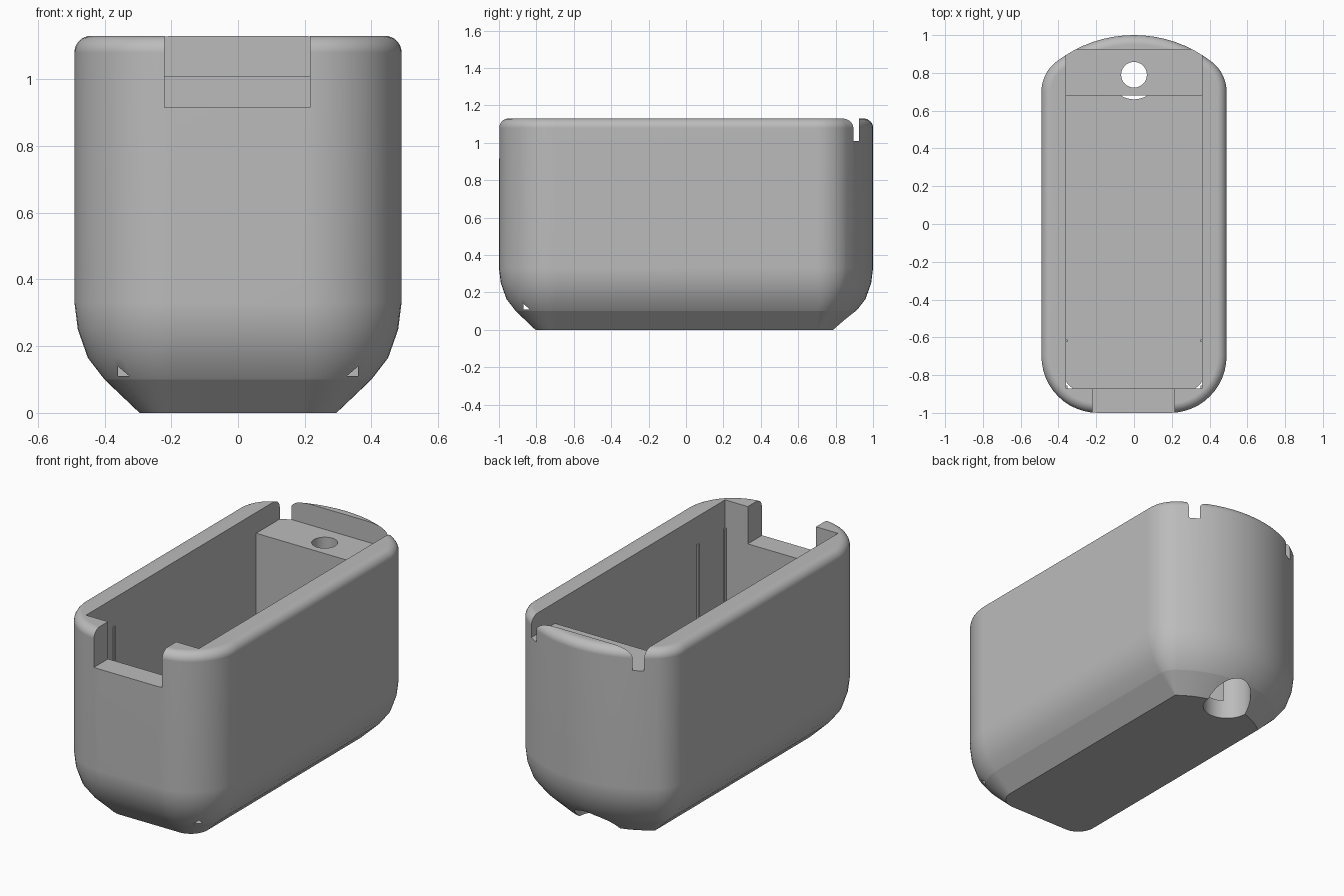
import bpy, bmesh, math

if "Cube" in bpy.data.objects:
    bpy.data.objects.remove(bpy.data.objects["Cube"], do_unlink=True)

grey = bpy.data.materials.new("plain grey")
grey.use_nodes = True
GREY = (0.5, 0.5, 0.5, 1)
grey.diffuse_color = GREY
grey.node_tree.nodes["Principled BSDF"].inputs["Base Color"].default_value = GREY


def make(name, bm):
    bmesh.ops.recalc_face_normals(bm, faces=bm.faces)
    mesh = bpy.data.meshes.new(name)
    bm.to_mesh(mesh)
    bm.free()
    mesh.materials.append(grey)
    obj = bpy.data.objects.new(name, mesh)
    bpy.context.collection.objects.link(obj)
    return obj


def loft(name, rings):
    """Skin equal-length rings of points and cap both ends."""
    bm = bmesh.new()
    loops = [[bm.verts.new(p) for p in ring] for ring in rings]
    n = len(loops[0])
    for a, b in zip(loops, loops[1:]):
        for i in range(n):
            j = (i + 1) % n
            bm.faces.new((a[i], a[j], b[j], b[i]))
    bm.faces.new(loops[0][::-1])
    bm.faces.new(loops[-1])
    return make(name, bm)


def box(name, x0, x1, y0, y1, z0, z1):
    ring = [(x0, y0), (x1, y0), (x1, y1), (x0, y1)]
    return loft(name, [[(x, y, z) for x, y in ring] for z in (z0, z1)])


def cylinder(name, y, radius, z0, z1, n=48):
    ring = [(radius * math.cos(t * math.tau / n), y + radius * math.sin(t * math.tau / n))
            for t in range(n)]
    return loft(name, [[(px, py, z) for px, py in ring] for z in (z0, z1)])


def arc(cx, cy, r, a0, a1, n):
    return [(cx + r * math.cos(a0 + (a1 - a0) * i / n),
             cy + r * math.sin(a0 + (a1 - a0) * i / n)) for i in range(n + 1)]


def outline(inset):
    """Plan outline: rounded front corners, bowed back, shrunk by inset."""
    bow = 0.67
    join = math.atan2(0.7 - (1 - bow), 0.29)
    half = arc(0.19, -0.7, 0.3 - inset, -math.pi / 2, 0, 12)
    half += arc(0.29, 0.7, 0.2 - inset, 0, join, 8)
    half += arc(0, 1 - bow, bow - inset, join, math.pi / 2, 8)[1:]
    return half + [(-x, y) for x, y in half[-2::-1]]


# Shell: chamfered base, curved belly, straight wall, rounded rim
levels = [(0.195, 0), (0.09, 0.1), (0.04, 0.165), (0.01, 0.25), (0, 0.33)]
levels += [(0.05 - r, z) for r, z in arc(0, 1.08, 0.05, 0, math.pi / 2, 8)]
shell = loft("shell", [[(x, y, z) for x, y in outline(inset)] for inset, z in levels])

# Cutters: stepped cavity, front notch, screw hole and its wider recess below
steps = [(-0.87, 0.11), (0.68, 0.11), (0.68, 1.01), (0.925, 1.01), (0.925, 1.3), (-0.87, 1.3)]
cutters = [
    loft("cavity_cutter", [[(x, y, z) for y, z in steps] for x in (-0.36, 0.36)]),
    box("notch_cutter", -0.22, 0.215, -1.1, -0.8, 0.915, 1.4),
    cylinder("recess_cutter", 0.79, 0.13, -0.2, 0.5),
    cylinder("screw_hole_cutter", 0.79, 0.068, 0.3, 1.2),
]
bpy.context.view_layer.objects.active = shell
for cutter in cutters:
    mod = shell.modifiers.new(cutter.name, "BOOLEAN")
    mod.operation = "DIFFERENCE"
    mod.solver = "EXACT"
    mod.object = cutter
    bpy.ops.object.modifier_apply(modifier=mod.name)
for cutter in cutters:
    bpy.data.objects.remove(cutter, do_unlink=True)

# Crisp line where the base chamfer meets the belly
for edge in shell.data.edges:
    if all(abs(shell.data.vertices[v].co.z - 0.1) < 1e-4 for v in edge.vertices):
        edge.use_edge_sharp = True
bpy.ops.object.select_all(action="DESELECT")
shell.select_set(True)
bpy.ops.object.shade_smooth_by_angle(angle=math.radians(30), keep_sharp_edges=True)
weighted = shell.modifiers.new("weighted_normals", "WEIGHTED_NORMAL")
weighted.keep_sharp = True

# Thin guide ribs on the inner side walls
for side, name in ((1, "left"), (-1, "right")):
    for label, y0, y1 in (("middle", -0.625, -0.612), ("corner", -0.87, -0.855)):
        x0, x1 = sorted((side * 0.352, side * 0.365))
        box(f"{name}_{label}_rib", x0, x1, y0, y1, 0.16, 0.97)
